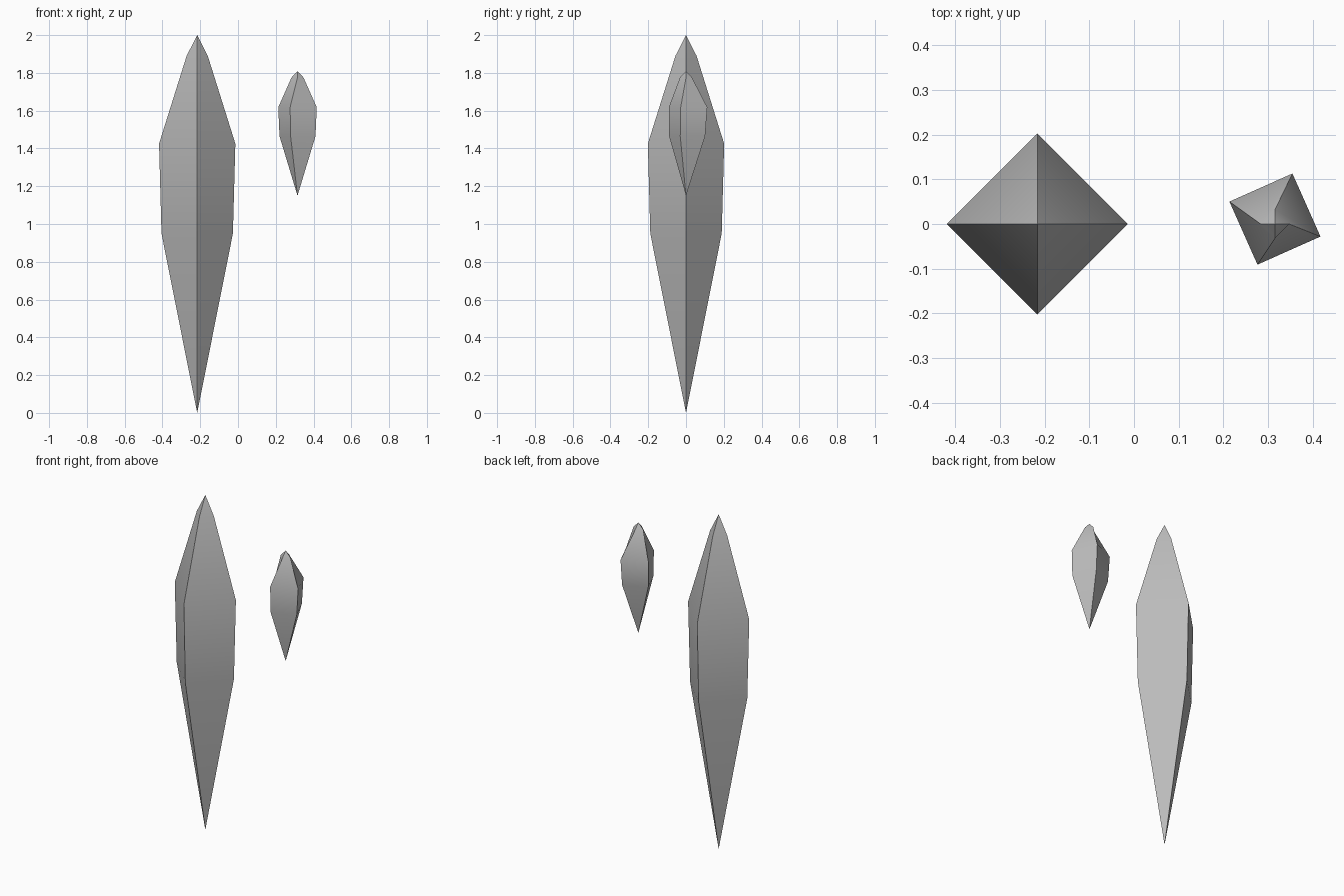
import bpy, bmesh
from math import cos, sin, radians

cube = bpy.data.objects.get("Cube")
if cube:
    bpy.data.objects.remove(cube, do_unlink=True)

stone = bpy.data.materials.new("stone grey")
stone.use_nodes = True
colour = (0.5, 0.5, 0.5, 1)
stone.diffuse_color = colour
stone.node_tree.nodes["Principled BSDF"].inputs["Base Color"].default_value = colour


def crystal(name, x, bottom, top, rings):
    """Four-sided shard: tips plus rings of (height, radius, turn, y shift)."""
    bm = bmesh.new()
    loops = [[bm.verts.new((r * cos(radians(90 * i + turn)),
                            r * sin(radians(90 * i + turn)) + dy, z))
              for i in range(4)] for z, r, turn, dy in rings]
    low = bm.verts.new((0, 0, bottom))
    high = bm.verts.new((0, 0, top))
    for i in range(4):
        j = (i + 1) % 4
        bm.faces.new((low, loops[0][j], loops[0][i]))
        for a, b in zip(loops, loops[1:]):
            bm.faces.new((a[i], a[j], b[j], b[i]))
        bm.faces.new((loops[-1][i], loops[-1][j], high))
    bmesh.ops.recalc_face_normals(bm, faces=bm.faces)
    mesh = bpy.data.meshes.new(name)
    bm.to_mesh(mesh)
    bm.free()
    mesh.materials.append(stone)
    obj = bpy.data.objects.new(name, mesh)
    obj.location.x = x
    bpy.context.collection.objects.link(obj)
    # Smooth along each side, sharp at the four long edges
    bpy.ops.object.select_all(action="DESELECT")
    obj.select_set(True)
    bpy.context.view_layer.objects.active = obj
    bpy.ops.object.shade_smooth_by_angle(angle=radians(40))
    return obj


# Tall shard
crystal("large_crystal", -0.216, 0, 2,
        [(0.95, 0.189, 0, 0), (1.425, 0.202, 0, 0), (1.89, 0.056, 0, 0)])

# Small floating shard, twisted below its cap
crystal("small_crystal", 0.315, 1.15, 1.81,
        [(1.465, 0.102, -21, 0.006), (1.618, 0.109, -21, 0.011), (1.775, 0.032, 0, 0)])
